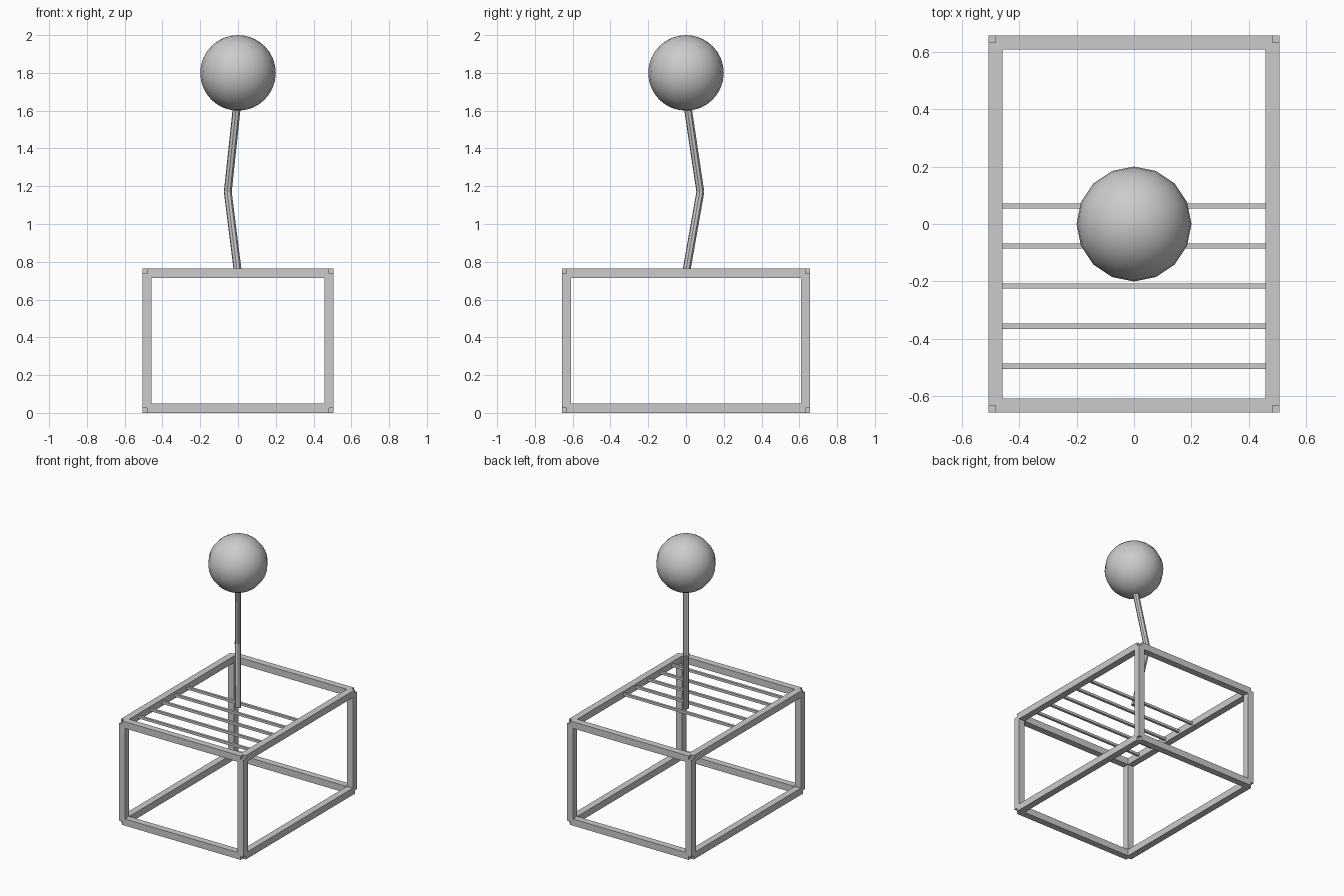
import bpy
from mathutils import Vector

if "Cube" in bpy.data.objects:
    bpy.data.objects.remove(bpy.data.objects["Cube"])

grey = bpy.data.materials.new("plain grey")
grey.diffuse_color = (0.6, 0.6, 0.6, 1)
grey.use_nodes = True
grey.node_tree.nodes["Principled BSDF"].inputs["Base Color"].default_value = grey.diffuse_color

HX, HY, LOW, TOP = 0.482, 0.633, 0.025, 0.739   # centre lines of the frame bars
BAR, SLAT, ROD = 0.049, 0.018, 0.021


def finish(name):
    ob = bpy.context.object
    ob.name = name
    ob.data.materials.append(grey)
    return ob


def box(name, centre, size):
    bpy.ops.mesh.primitive_cube_add(size=1, location=centre)
    ob = finish(name)
    ob.scale = size
    return ob


def rod(name, start, end):
    start, end = Vector(start), Vector(end)
    d = end - start
    bpy.ops.mesh.primitive_cylinder_add(vertices=8, radius=ROD, depth=d.length,
                                        location=(start + end) / 2)
    ob = finish(name)
    ob.rotation_euler = d.to_track_quat('Z', 'Y').to_euler()
    return ob


# Open box frame: bars stop at the corner centres, leaving small notches
for sx in (-1, 1):
    for sy in (-1, 1):
        box("frame_post", (sx * HX, sy * HY, (LOW + TOP) / 2), (BAR, BAR, TOP - LOW))
for z in (LOW, TOP):
    for s in (-1, 1):
        box("frame_side_rail", (s * HX, 0, z), (BAR, 2 * HY, BAR))
        box("frame_cross_rail", (0, s * HY, z), (2 * HX, BAR, BAR))

# Slats across the front part of the top
for i in range(5):
    box("slat", (0, 0.063 - 0.1397 * i, TOP), (2 * HX, SLAT, SLAT))

# Bent pole
elbow = (-0.054, 0.076, 1.17)
rod("lower_pole", (0, 0, TOP), elbow)
rod("upper_pole", elbow, (0, 0, 1.68))

# Ball on the pole
bpy.ops.mesh.primitive_uv_sphere_add(segments=16, ring_count=16, radius=0.2,
                                     location=(0, 0, 1.8))
finish("ball")
bpy.ops.object.shade_smooth_by_angle()
